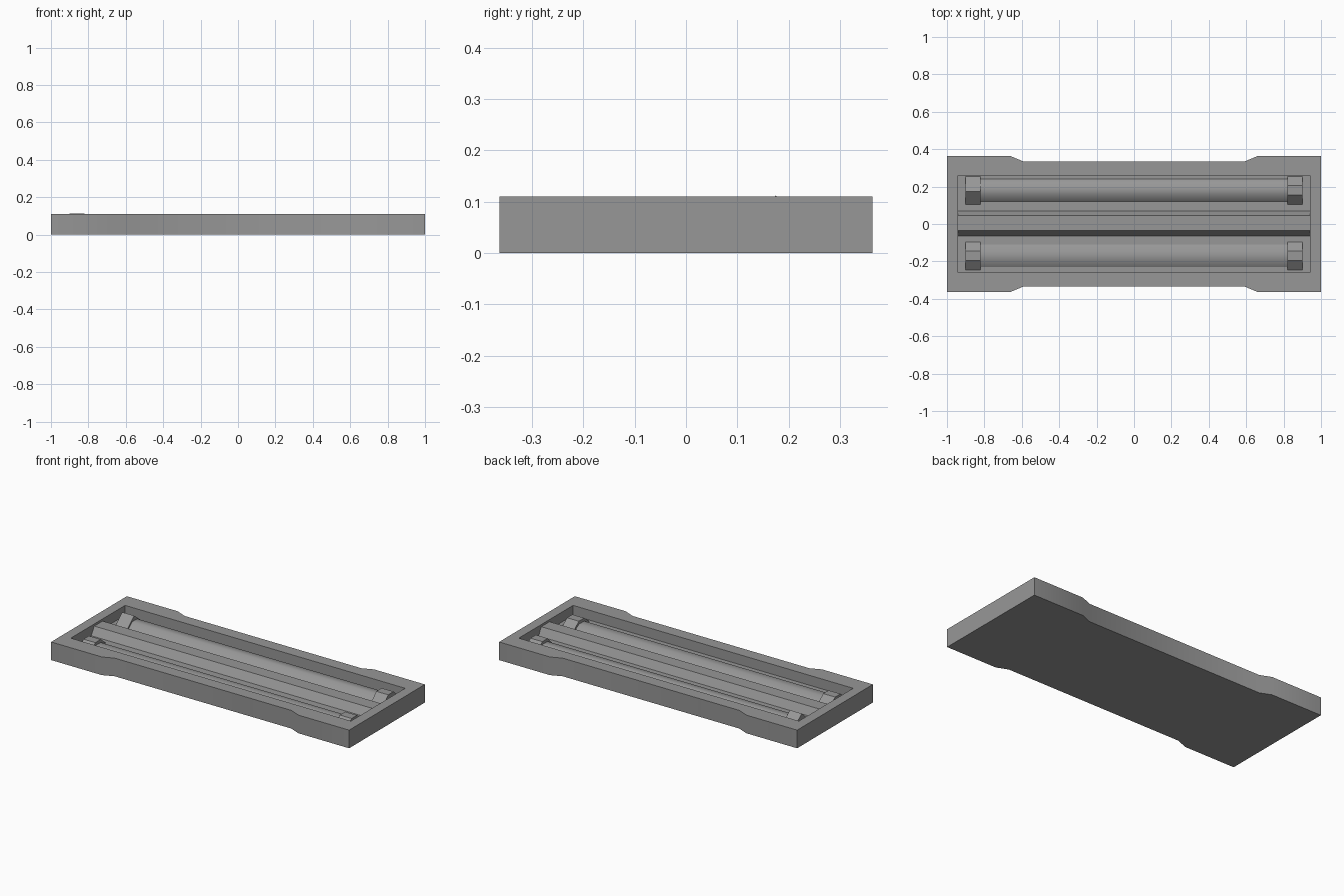
import bpy, bmesh, math

if "Cube" in bpy.data.objects:
    bpy.data.objects.remove(bpy.data.objects["Cube"])

H, FLOOR = 0.11, 0.05
GREY = bpy.data.materials.new("dark_grey")
GREY.diffuse_color = (0.31, 0.31, 0.31, 1)
GREY.use_nodes = True
GREY.node_tree.nodes["Principled BSDF"].inputs["Base Color"].default_value = GREY.diffuse_color


def finish(bm, name, angle=30):
    bmesh.ops.recalc_face_normals(bm, faces=bm.faces)
    me = bpy.data.meshes.new(name)
    bm.to_mesh(me)
    bm.free()
    me.materials.append(GREY)
    ob = bpy.data.objects.new(name, me)
    bpy.context.collection.objects.link(ob)
    bpy.ops.object.select_all(action='DESELECT')
    ob.select_set(True)
    bpy.context.view_layer.objects.active = ob
    bpy.ops.object.shade_smooth_by_angle(angle=math.radians(angle))
    return ob


def loop(bm, pts, z):
    return [bm.verts.new((x, y, z)) for x, y in pts]


def walls(bm, a, b):
    for i in range(len(a)):
        j = (i + 1) % len(a)
        bm.faces.new((a[i], a[j], b[j], b[i]))


def bar(name, profile, x0, x1, angle=30):
    """Extrude a (y, z) profile along x."""
    bm = bmesh.new()
    a = [bm.verts.new((x0, y, z)) for y, z in profile]
    b = [bm.verts.new((x1, y, z)) for y, z in profile]
    walls(bm, a, b)
    bm.faces.new(a)
    bm.faces.new(b)
    return finish(bm, name, angle)


def trapezoid(yc, base, top, z):
    return [(yc - base, FLOOR), (yc + base, FLOOR), (yc + top, z), (yc - top, z)]


# Housing: waisted tray with a rectangular recess
side = [(-1, 0.363), (-0.66, 0.363), (-0.593, 0.335),
        (0.593, 0.335), (0.66, 0.363), (1, 0.363)]
outline = side + [(-x, -y) for x, y in side]
recess = [(-0.94, 0.26), (0.94, 0.26), (0.94, -0.26), (-0.94, -0.26)]

bm = bmesh.new()
out_low, out_top = loop(bm, outline, 0), loop(bm, outline, H)
in_top, in_low = loop(bm, recess, H), loop(bm, recess, FLOOR)
walls(bm, out_low, out_top)
walls(bm, in_top, in_low)
bm.faces.new(out_low)
bm.faces.new(in_low)
# Flat rim: two long strips and two ends
tl, tr, br, bl = in_top
o = out_top
bm.faces.new(o[0:6] + [tr, tl])
bm.faces.new(o[6:12] + [bl, br])
bm.faces.new((o[5], o[6], br, tr))
bm.faces.new((o[11], o[0], tl, bl))
finish(bm, "housing")

# Central ridge between the tubes
bar("centre_ridge", [(-0.065, FLOOR), (0.07, FLOOR), (0.045, 0.097), (-0.035, 0.097)],
    -0.94, 0.94)

# Two smooth light tubes, each with a socket at both ends
for row, yc, top in (("back", 0.18, 0.1), ("front", -0.17, 0.09)):
    bar(row + "_tube", trapezoid(yc, 0.06, 0.025, top - 0.018), -0.82, 0.82, 60)
    for end, s in (("left", -1), ("right", 1)):
        profile = trapezoid(yc, 0.075, 0.026, top)
        if row == "back" and end == "left":
            # this socket comes to a raised peak
            profile = profile[:2] + [(0.175, 0.112)]
        x0, x1 = sorted((s * 0.9, s * 0.82))
        bar(f"{row}_{end}_socket", profile, x0, x1)
